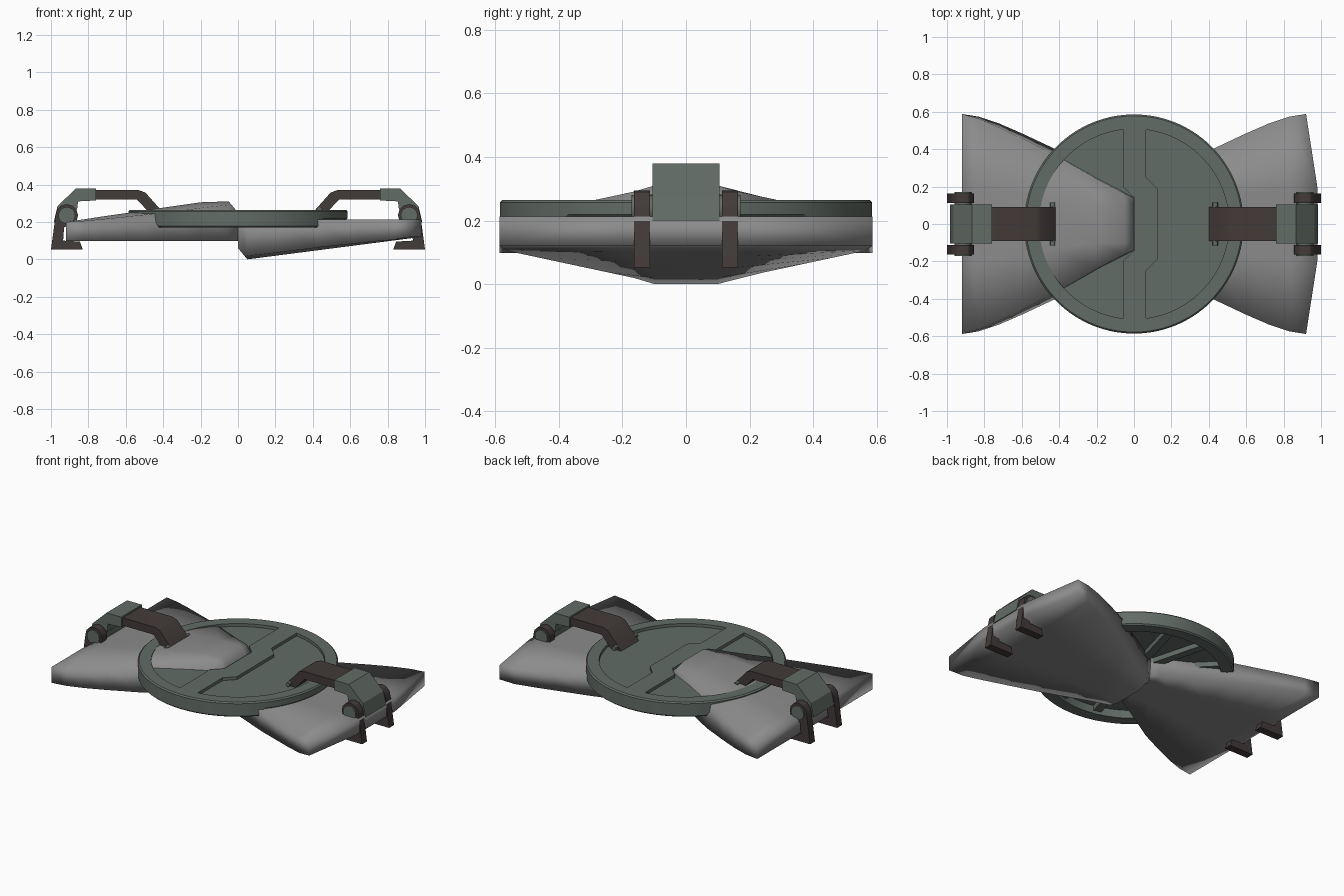
import bpy, bmesh, math

if "Cube" in bpy.data.objects:
    bpy.data.objects.remove(bpy.data.objects["Cube"])


def material(name, rgb):
    m = bpy.data.materials.new(name)
    m.diffuse_color = (*rgb, 1)
    m.use_nodes = True
    m.node_tree.nodes["Principled BSDF"].inputs["Base Color"].default_value = m.diffuse_color
    return m


GREEN = material("grey_green", (0.122, 0.15, 0.132))
DARK = material("dark_brown", (0.055, 0.043, 0.041))
GREY = material("mid_grey", (0.26, 0.26, 0.26))


def finish(name, bm, mat, angle=30):
    bmesh.ops.recalc_face_normals(bm, faces=bm.faces)
    mesh = bpy.data.meshes.new(name)
    bm.to_mesh(mesh)
    bm.free()
    ob = bpy.data.objects.new(name, mesh)
    bpy.context.collection.objects.link(ob)
    mesh.materials.append(mat)
    bpy.ops.object.select_all(action='DESELECT')
    ob.select_set(True)
    bpy.context.view_layer.objects.active = ob
    bpy.ops.object.shade_smooth_by_angle(angle=math.radians(angle))
    return ob


def loft(bm, rings, cyclic=False):
    """Skin closed rings of points; cap the ends unless cyclic."""
    vs = [[bm.verts.new(p) for p in r] for r in rings]
    n = len(vs[0])
    pairs = list(zip(vs, vs[1:])) + ([(vs[-1], vs[0])] if cyclic else [])
    for a, b in pairs:
        for i in range(n):
            j = (i + 1) % n
            bm.faces.new((a[i], a[j], b[j], b[i]))
    if not cyclic:
        bm.faces.new(vs[0])
        bm.faces.new(vs[-1])


def side_plate(bm, profile, y0, y1, s=1):
    """Extrude an x-z outline along y."""
    loft(bm, [[(s * x, y, z) for x, z in profile] for y in (y0, y1)])


def top_plate(bm, outline, z0, z1):
    """Extrude an x-y outline along z."""
    loft(bm, [[(x, y, z) for x, y in outline] for z in (z0, z1)])


def circle(cx, cy, r, n):
    return [(cx + r * math.cos(2 * math.pi * i / n),
             cy + r * math.sin(2 * math.pi * i / n)) for i in range(n)]


# Round rim, thinner at both sides where the vanes pass under it
bm = bmesh.new()
rings = []
N = 96
for i in range(N):
    a = 2 * math.pi * (i + 0.5) / N
    c, s = math.cos(a), math.sin(a)
    low = 0.211 if abs(c) > 0.735 else 0.17
    section = [(0.508, low), (0.578, low), (0.586, low + 0.008),
               (0.586, 0.257), (0.578, 0.265), (0.508, 0.265)]
    rings.append([(r * c, r * s, z) for r, z in section])
loft(bm, rings, cyclic=True)
finish("rim", bm, GREEN)

# Recessed face of the disc
bm = bmesh.new()
top_plate(bm, circle(0, 0, 0.515, 64), 0.222, 0.246)
finish("disc_face", bm, GREEN)

# Raised offset bar across the face
bm = bmesh.new()
left = [(-0.06, -0.508), (-0.06, -0.2), (0, -0.14), (0, 0.14), (-0.06, 0.2), (-0.06, 0.508)]
right = [(0.065, 0.508), (0.065, 0.25), (0.125, 0.19), (0.125, -0.19), (0.065, -0.25), (0.065, -0.508)]
top_plate(bm, left + right, 0.23, 0.265)
finish("face_bar", bm, GREEN)

# Spokes under the disc
bm = bmesh.new()
for i in range(12):
    a = math.pi / 12 + i * math.pi / 6
    c, s = math.cos(a), math.sin(a)
    strip = [(0.05, -0.025), (0.51, -0.025), (0.51, 0.025), (0.05, 0.025)]
    top_plate(bm, [(x * c - y * s, x * s + y * c) for x, y in strip], 0.19, 0.223)
finish("spokes", bm, GREEN)

# Flared, domed vanes: x, lower half width, ridge half width, ridge height
STATIONS = [(0.0, 0.155, 0.09, 0.25), (0.05, 0.18, 0.10, 0.31),
            (0.2, 0.265, 0.10, 0.305), (0.43, 0.405, 0.13, 0.272),
            (0.6, 0.485, 0.16, 0.247), (0.72, 0.537, 0.18, 0.23),
            (0.83, 0.574, 0.2, 0.213), (0.92, 0.588, 0.2, 0.2)]
for name, s in (("left_vane", -1), ("right_vane", 1)):
    bm = bmesh.new()
    rings = []
    for k, (x, wb, r, zt) in enumerate(STATIONS):
        mid = x
        if s > 0 and k:
            # the right vane has a straight ridge and a bowed outer end
            zt = 0.31 - 0.129 * (x - 0.05)
            mid = x + (0.06 if k == len(STATIONS) - 1 else 0)
            zt = zt if mid == x else 0.19
        ws = wb * (0.9 + 0.1 * (x / 0.92) ** 2)
        zs = min(0.326 - 0.214 * ws, zt)
        ring = [(x, -wb, 0.098), (x, -ws, zs), (mid, -r, zt), (mid, r, zt),
                (x, ws, zs), (x, wb, 0.098), (mid, r, 0.098), (mid, -r, 0.098)]
        # the right vane hangs upside down relative to the left one
        rings.append([(s * px, y, z if s < 0 else 0.31 - z) for px, y, z in ring])
    loft(bm, rings)
    finish(name, bm, GREY, 180)

# Folding arms, mirrored left and right
LINK = [(0.78, 0.37), (0.53, 0.37), (0.495, 0.357), (0.4, 0.25),
        (0.475, 0.25), (0.54, 0.32), (0.78, 0.32)]
HEAD = [(0.76, 0.38), (0.865, 0.38), (0.965, 0.285), (0.985, 0.2),
        (0.9, 0.196), (0.86, 0.27), (0.855, 0.31), (0.76, 0.315)]
HX, HZ = 0.915, 0.235
CLAW = [(HX + 0.06 * math.cos(math.radians(t)), HZ + 0.06 * math.sin(math.radians(t)))
        for t in range(0, 211, 30)]
CLAW += [(0.93, 0.17), (0.935, 0.1), (0.845, 0.095), (0.83, 0.052), (1.0, 0.052)]
for side, s in (("left", -1), ("right", 1)):
    bm = bmesh.new()
    side_plate(bm, LINK, -0.09, 0.09, s)
    finish(side + "_arm_link", bm, DARK)

    bm = bmesh.new()
    side_plate(bm, HEAD, -0.105, 0.105, s)
    finish(side + "_arm_head", bm, GREEN)

    bm = bmesh.new()
    for y in (-0.163, 0.113):
        side_plate(bm, CLAW, y, y + 0.05, s)
    finish(side + "_claws", bm, DARK)

    bm = bmesh.new()
    side_plate(bm, circle(HX, HZ, 0.045, 20), -0.172, 0.172, s)
    finish(side + "_hub", bm, GREEN)

    bm = bmesh.new()
    side_plate(bm, circle(0.435, 0.268, 0.014, 12), -0.115, 0.115, s)
    finish(side + "_pin", bm, GREEN)
